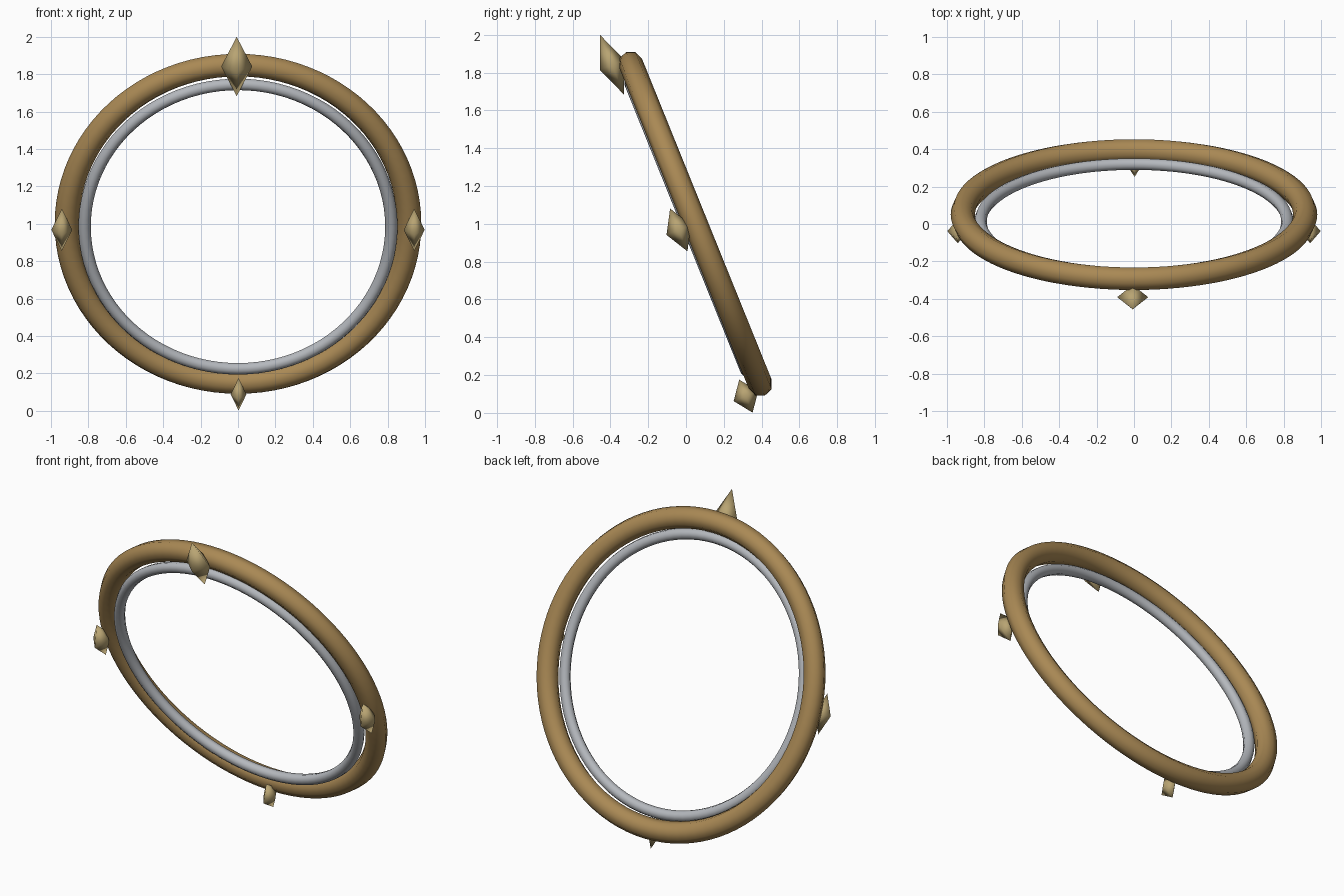
import bpy, bmesh
from math import radians
from mathutils import Matrix, Vector

if "Cube" in bpy.data.objects:
    bpy.data.objects.remove(bpy.data.objects["Cube"])

# Shared frame of the leaning ring: local x right, y up along the ring, z out of the front
FRAME = Matrix.Translation((0, 0.05, 1.0)) @ Matrix.Rotation(radians(112), 4, 'X')


def material(name, color):
    m = bpy.data.materials.new(name)
    m.diffuse_color = (*color, 1)
    m.use_nodes = True
    m.node_tree.nodes["Principled BSDF"].inputs["Base Color"].default_value = m.diffuse_color
    return m


bronze = material("bronze", (0.40, 0.25, 0.09))
brass = material("brass", (0.48, 0.37, 0.17))
silver = material("silver", (0.46, 0.48, 0.51))


def ring(name, major, minor, forward, sides, mat):
    bpy.ops.mesh.primitive_torus_add(major_radius=major, minor_radius=minor,
                                     major_segments=96, minor_segments=sides)
    ob = bpy.context.object
    ob.name = name
    ob.matrix_world = FRAME @ Matrix.Translation((0, 0, forward))
    ob.data.materials.append(mat)
    bpy.ops.object.shade_smooth()


def stud(name, x, y, half_width, half_length, half_depth=0.07):
    # Eight-faced pointed gem, half sunk into the outer ring
    bm = bmesh.new()
    for axis, s in enumerate((half_width, half_length, half_depth)):
        for sign in (-1, 1):
            v = Vector((0, 0, 0))
            v[axis] = s * sign
            bm.verts.new(v)
    bmesh.ops.convex_hull(bm, input=bm.verts[:])
    bmesh.ops.recalc_face_normals(bm, faces=bm.faces[:])
    for f in bm.faces:
        f.smooth = True
    me = bpy.data.meshes.new(name)
    bm.to_mesh(me)
    bm.free()
    me.materials.append(brass)
    ob = bpy.data.objects.new(name, me)
    bpy.context.collection.objects.link(ob)
    ob.matrix_world = FRAME @ Matrix.Translation((x, y, 0.094))


# Rings
ring("outer_ring", 0.915, 0.065, 0, 8, bronze)
ring("inner_ring", 0.82, 0.033, 0.04, 8, silver)

# Pointed studs: large at the top, medium at the sides, small at the bottom
stud("top_stud", -0.007, 0.945, 0.083, 0.171)
for side, label in ((-1, "left"), (1, "right")):
    stud(label + "_stud", side * 0.942, 0.003, 0.056, 0.122)
stud("bottom_stud", 0.003, -0.945, 0.042, 0.094)
